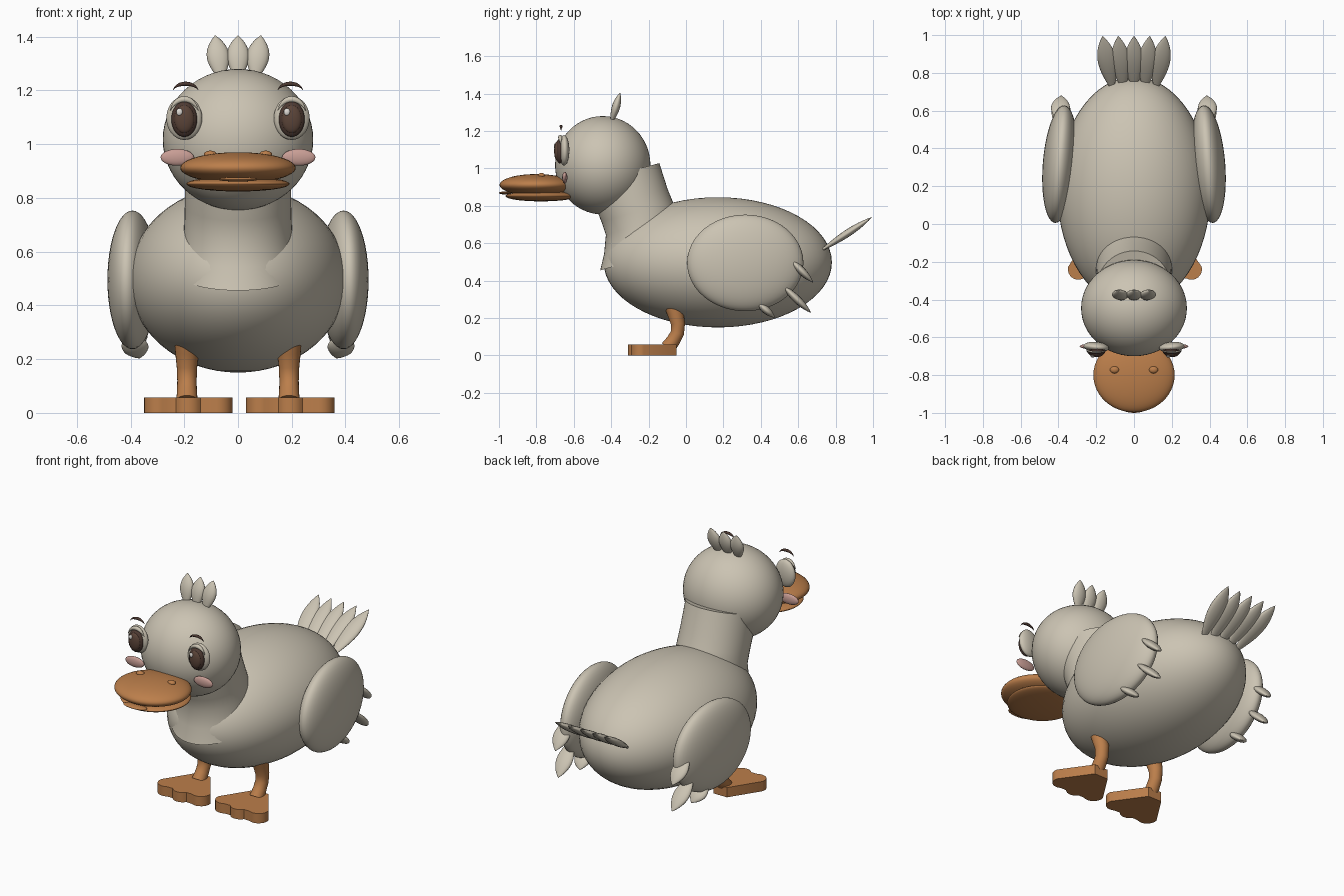
import bpy, bmesh, math
from mathutils import Vector, Matrix

if "Cube" in bpy.data.objects:
    bpy.data.objects.remove(bpy.data.objects["Cube"])


def material(name, rgb):
    m = bpy.data.materials.new(name)
    m.diffuse_color = (*rgb, 1)
    m.use_nodes = True
    m.node_tree.nodes["Principled BSDF"].inputs["Base Color"].default_value = m.diffuse_color
    return m


CREAM = material("cream plumage", (0.60, 0.55, 0.45))
ORANGE = material("orange bill", (0.50, 0.21, 0.07))
PINK = material("pink cheek", (0.58, 0.34, 0.30))
DARK = material("dark brown", (0.075, 0.042, 0.032))
BROWN = material("iris brown", (0.105, 0.058, 0.040))
WHITE = material("eye shine", (0.75, 0.72, 0.68))


def finish(name, bm, mat, angle=40):
    bmesh.ops.recalc_face_normals(bm, faces=bm.faces)
    me = bpy.data.meshes.new(name)
    bm.to_mesh(me)
    bm.free()
    me.materials.append(mat)
    ob = bpy.data.objects.new(name, me)
    bpy.context.collection.objects.link(ob)
    bpy.ops.object.select_all(action='DESELECT')
    ob.select_set(True)
    bpy.context.view_layer.objects.active = ob
    bpy.ops.object.shade_smooth_by_angle(angle=math.radians(angle))
    return ob


def ellipsoid(name, center, radii, mat, yaw=0.0, seg=40):
    bm = bmesh.new()
    m = Matrix.Translation(center) @ Matrix.Rotation(yaw, 4, 'Z') @ Matrix.Diagonal((*radii, 1))
    bmesh.ops.create_uvsphere(bm, u_segments=seg, v_segments=seg // 2, radius=1, matrix=m)
    return finish(name, bm, mat)


def loft(name, rings, mat, angle=40):
    """Skin a list of vertex rings and cap both ends."""
    bm = bmesh.new()
    loops = [[bm.verts.new(p) for p in ring] for ring in rings]
    n = len(loops[0])
    for a, b in zip(loops, loops[1:]):
        for i in range(n):
            j = (i + 1) % n
            bm.faces.new((a[i], a[j], b[j], b[i]))
    bm.faces.new(loops[0][::-1])
    bm.faces.new(loops[-1])
    return finish(name, bm, mat, angle)


def ring(center, u, v, ru, rv, n):
    c = Vector(center)
    return [c + u * ru * math.cos(2 * math.pi * i / n) + v * rv * math.sin(2 * math.pi * i / n)
            for i in range(n)]


def leaf(name, base, tip, width, thick, across=(1, 0, 0), mat=CREAM):
    """Flattened feather, widest a little past the middle, pointed at the tip."""
    base, tip = Vector(base), Vector(tip)
    d = (tip - base).normalized()
    u = Vector(across)
    u = (u - d * u.dot(d)).normalized()
    v = d.cross(u)
    rings = []
    for k in range(15):
        t = k / 14
        f = max(0.01, math.sin(math.pi * t ** 1.25)) ** 0.85
        rings.append(ring(base.lerp(tip, t), u, v, width * f, thick * f, 16))
    return loft(name, rings, mat, 60)


def tube(name, x, path, mat, n=32):
    """Tube in the y-z plane; path items are (y, z, radius, lean in degrees)."""
    rings = []
    for y, z, r, lean in path:
        a = math.radians(lean)
        rings.append(ring((x, y, z), Vector((1, 0, 0)), Vector((0, math.cos(a), math.sin(a))), r, r, n))
    return loft(name, rings, mat)


def arc(name, cx, y, cz, rx, rz, a0, a1, thick, mat):
    """Tapered arched strand facing the front."""
    rings = []
    for k in range(13):
        t = k / 12
        a = math.radians(a0 + (a1 - a0) * t)
        out = Vector((math.cos(a), 0, math.sin(a)))
        c = (cx + rx * out.x, y, cz + rz * out.z)
        r = thick * max(0.12, math.sin(math.pi * t))
        rings.append(ring(c, out, Vector((0, 1, 0)), r, r, 10))
    return loft(name, rings, mat, 60)


# Body, neck and head
ellipsoid("body", (0, 0.17, 0.498), (0.405, 0.61, 0.348), CREAM, seg=64)
tube("neck", 0, [(-0.25, 0.515, 0.217, 16), (-0.238, 0.60, 0.208, 16), (-0.236, 0.70, 0.20, 16),
                 (-0.262, 0.77, 0.198, 16), (-0.29, 0.84, 0.198, 15), (-0.331, 0.978, 0.195, 15)],
     CREAM, 48)
ellipsoid("head", (0, -0.445, 1.017), (0.28, 0.255, 0.263), CREAM, seg=56)

# Crest and tail fans
for i in (-1, 0, 1):
    leaf(f"crest_feather_{i + 2}", (i * 0.06, -0.405, 1.225), (i * 0.085, -0.352, 1.405), 0.042, 0.022)
for i in range(-2, 3):
    leaf(f"tail_feather_{i + 3}", (i * 0.055, 0.69, 0.54), (i * 0.083, 0.995, 0.74), 0.05, 0.02)

# Bill
ellipsoid("upper_bill", (0, -0.80, 0.912), (0.215, 0.197, 0.058), ORANGE, seg=48)
ellipsoid("lower_bill", (0, -0.775, 0.852), (0.192, 0.19, 0.028), ORANGE, seg=48)
ellipsoid("bill_lip", (0, -0.968, 0.869), (0.075, 0.032, 0.008), ORANGE, seg=24)


# Webbed foot outline: narrow heel and three rounded toes
def foot(name, x):
    pts = [(0.045, -0.05), (-0.045, -0.05)]
    for cx, cy, a0, a1 in ((-0.105, -0.24, 165, 300), (0.005, -0.255, 215, 325), (0.115, -0.24, 240, 375)):
        for k in range(9):
            a = math.radians(a0 + (a1 - a0) * k / 8)
            pts.append((cx + 0.055 * math.cos(a), cy + 0.055 * math.sin(a)))
    loft(name, [[(x + px, py, z) for px, py in pts] for z in (0.0, 0.058)], ORANGE)


for side, s in (("left", -1), ("right", 1)):
    # Wing with three feathers at its trailing edge
    ellipsoid(f"{side}_wing", (s * 0.393, 0.317, 0.495), (0.09, 0.312, 0.258), CREAM, s * 0.08, 48)
    for k, (b, t) in enumerate((((0.395, 0.53, 0.54), (0.385, 0.68, 0.39)),
                                ((0.40, 0.49, 0.40), (0.375, 0.668, 0.228)),
                                ((0.405, 0.355, 0.305), (0.367, 0.475, 0.203)))):
        leaf(f"{side}_wing_feather_{k + 1}", (s * b[0], b[1], b[2]), (s * t[0], t[1], t[2]), 0.05, 0.021)

    # Leg and foot
    tube(f"{side}_leg", s * 0.19, [(-0.075, 0.29, 0.047, 15), (-0.058, 0.23, 0.044, 15),
                                   (-0.043, 0.17, 0.038, 5), (-0.046, 0.12, 0.036, -15),
                                   (-0.068, 0.08, 0.037, -30), (-0.095, 0.045, 0.04, -30)], ORANGE, 24)
    foot(f"{side}_foot", s * 0.19)

    # Face details
    ellipsoid(f"{side}_eye_rim", (s * 0.2, -0.652, 1.097), (0.067, 0.028, 0.081), CREAM, s * 0.1)
    ellipsoid(f"{side}_iris", (s * 0.2, -0.674, 1.093), (0.048, 0.025, 0.066), DARK)
    ellipsoid(f"{side}_pupil", (s * 0.2, -0.688, 1.093), (0.037, 0.017, 0.052), BROWN)
    ellipsoid(f"{side}_eye_shine", (s * 0.2 - 0.018, -0.70, 1.12), (0.012, 0.007, 0.014), WHITE, seg=16)
    arc(f"{side}_eyelid", s * 0.2, -0.672, 1.095, 0.058, 0.072, 25, 155, 0.012, CREAM)
    arc(f"{side}_eyebrow", s * 0.195, -0.668, 1.19, 0.05, 0.035, 20, 160, 0.008, DARK)
    ellipsoid(f"{side}_cheek", (s * 0.226, -0.648, 0.951), (0.062, 0.014, 0.031), PINK, seg=32)
    ellipsoid(f"{side}_nostril", (s * 0.103, -0.772, 0.962), (0.024, 0.019, 0.014), ORANGE, seg=20)
